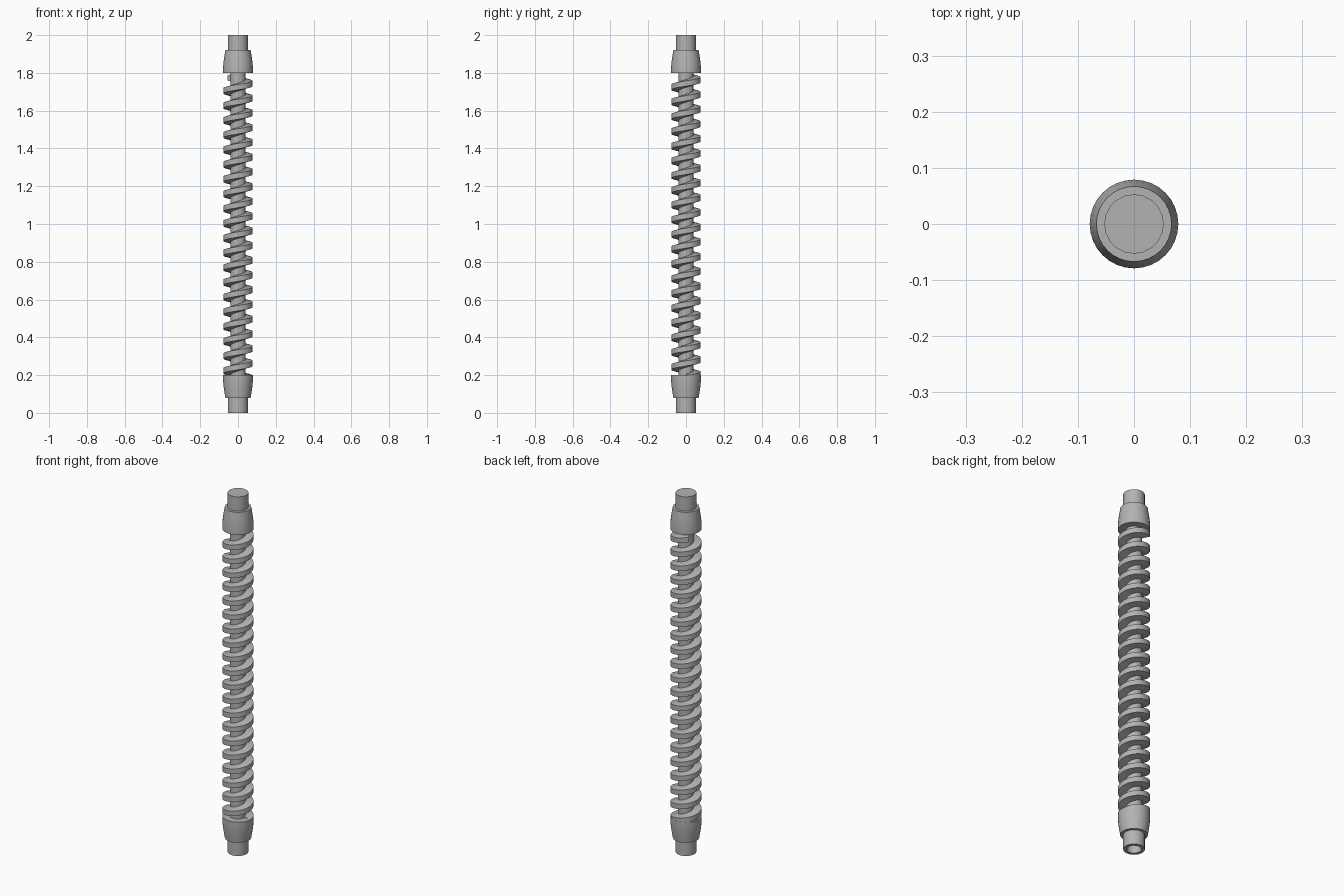
import bpy
import bmesh
import math

if "Cube" in bpy.data.objects:
    bpy.data.objects.remove(bpy.data.objects["Cube"], do_unlink=True)

steel = bpy.data.materials.new("grey steel")
steel.use_nodes = True
GREY = (0.45, 0.45, 0.45, 1)
steel.diffuse_color = GREY
steel.node_tree.nodes["Principled BSDF"].inputs["Base Color"].default_value = GREY


def sweep(name, sections, closed_path):
    """Skin a list of equal-sized rings of points into one smooth solid."""
    bm = bmesh.new()
    rings = [[bm.verts.new(p) for p in ring] for ring in sections]
    n = len(rings[0])
    for a, b in zip(rings, rings[1:]):
        for i in range(n):
            j = (i + 1) % n
            bm.faces.new((a[i], a[j], b[j], b[i]))
    if not closed_path:
        bm.faces.new(rings[0][::-1])
        bm.faces.new(rings[-1])
    bmesh.ops.recalc_face_normals(bm, faces=bm.faces)
    mesh = bpy.data.meshes.new(name)
    bm.to_mesh(mesh)
    bm.free()
    mesh.materials.append(steel)
    obj = bpy.data.objects.new(name, mesh)
    bpy.context.collection.objects.link(obj)
    bpy.ops.object.select_all(action="DESELECT")
    obj.select_set(True)
    bpy.context.view_layer.objects.active = obj
    bpy.ops.object.shade_smooth_by_angle(angle=math.radians(30))
    return obj


def turned(name, profile, sides):
    """Turn a (radius, height) profile round the z axis."""
    angles = [2 * math.pi * i / sides for i in range(sides)]
    return sweep(name, [[(r * math.cos(a), r * math.sin(a), z) for a in angles]
                        for r, z in profile], False)


# Plain round ends: the lower one has a blind bore
turned("top_journal", [(0.053, 1.9), (0.053, 2)], 20)
turned("bottom_journal", [(0.036, 0.06), (0.036, 0), (0.053, 0), (0.053, 0.1)], 20)

# Tapered collars, mirrored about mid height
collar = [(0.079, 0.8), (0.079, 0.83), (0.075, 0.87), (0.067, 0.92)]
for name, side in (("top_collar", 1), ("bottom_collar", -1)):
    turned(name, [(r, 1 + side * h) for r, h in collar], 32)

# Core rod
turned("core_rod", [(0.04, 0.15), (0.04, 1.85)], 24)

# Right-handed thread, its ends buried in the collars
PITCH, STEPS = 0.078, 32
tooth = [(0.036, -0.022), (0.078, -0.014), (0.078, 0.014), (0.036, 0.022)]
start = 0.262 - PITCH
sections = []
for k in range(int(20.4 * STEPS) + 1):
    a = 2 * math.pi * k / STEPS
    z = start + PITCH * k / STEPS
    sections.append([(r * math.cos(a), r * math.sin(a), z + h) for r, h in tooth])
sweep("screw_thread", sections, False)
